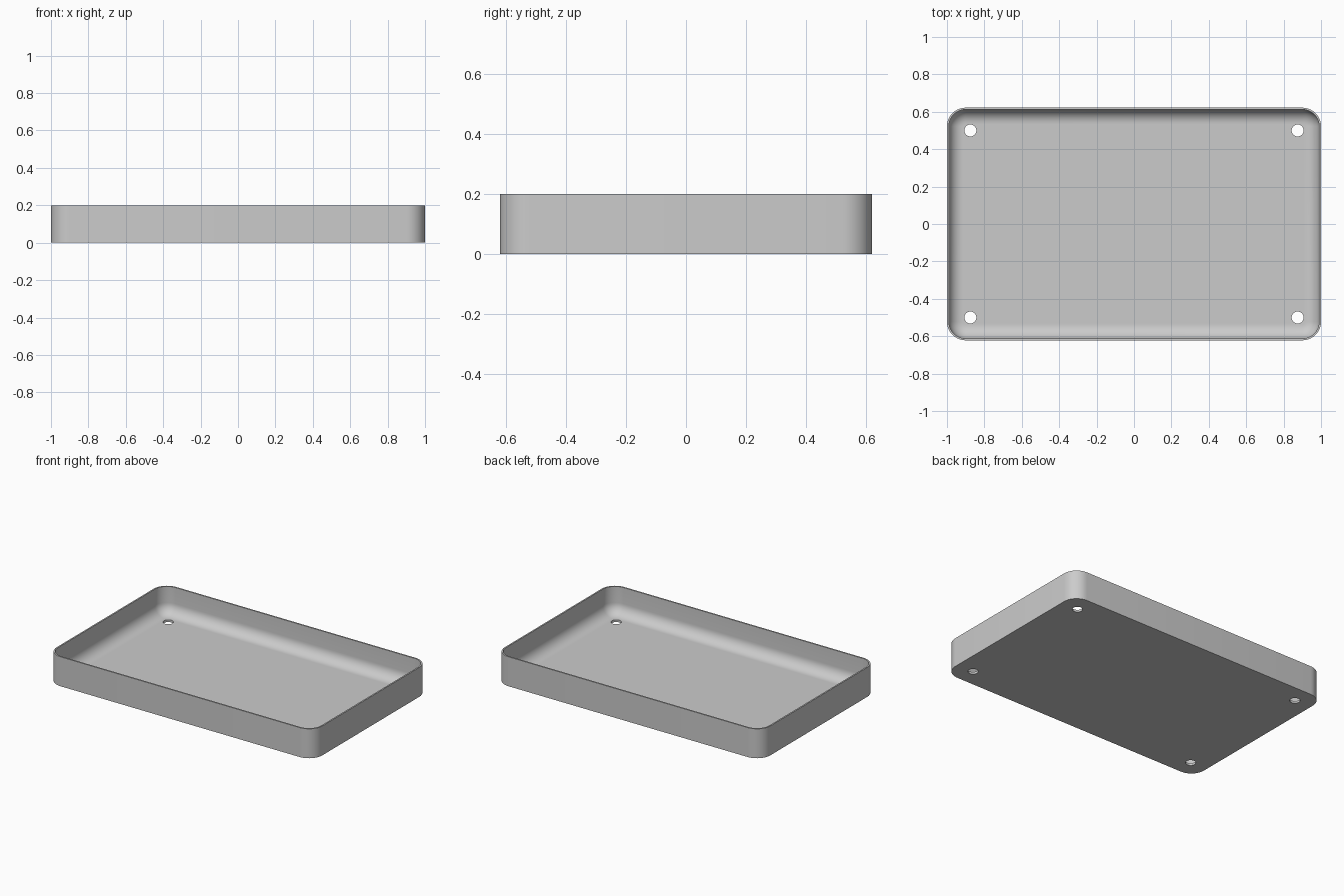
import bpy
import bmesh
from math import cos, sin, pi, radians

if "Cube" in bpy.data.objects:
    bpy.data.objects.remove(bpy.data.objects["Cube"], do_unlink=True)

HALF_X, HALF_Y, HEIGHT = 1.0, 0.622, 0.2
CORNER = 0.1        # outer corner radius
WALL = 0.01         # wall thickness
FLOOR = 0.015       # floor thickness
FILLET = 0.075      # inner radius between wall and floor
HOLE_X, HOLE_Y, HOLE_R = 0.875, 0.5, 0.032
STEPS = 10

bm = bmesh.new()


def rounded_loop(inset, z):
    """Closed ring of vertices on a rounded rectangle, inset from the outside."""
    r = CORNER - inset
    ring = []
    for quarter, (sx, sy) in enumerate([(1, 1), (-1, 1), (-1, -1), (1, -1)]):
        for i in range(STEPS + 1):
            a = (quarter + i / STEPS) * pi / 2
            ring.append(bm.verts.new((sx * (HALF_X - CORNER) + r * cos(a),
                                      sy * (HALF_Y - CORNER) + r * sin(a), z)))
    return ring


def circle_loop(x, y, z, sides=32):
    return [bm.verts.new((x + HOLE_R * cos(2 * pi * i / sides),
                          y + HOLE_R * sin(2 * pi * i / sides), z)) for i in range(sides)]


def bridge(a, b):
    for i in range(len(a)):
        j = (i + 1) % len(a)
        bm.faces.new((a[i], a[j], b[j], b[i]))


def fill(rings):
    """Flat face between an outer ring and the hole rings."""
    edges = []
    for ring in rings:
        for i in range(len(ring)):
            pair = (ring[i], ring[(i + 1) % len(ring)])
            edges.append(bm.edges.get(pair) or bm.edges.new(pair))
    bmesh.ops.triangle_fill(bm, edges=edges, use_beauty=True)


# Wall section: outside, rim, inside and rounded transition to the floor
section = [(0, 0), (0, HEIGHT), (WALL, HEIGHT)]
for i in range(STEPS + 1):
    a = i / STEPS * pi / 2
    section.append((WALL + FILLET * (1 - cos(a)), FLOOR + FILLET * (1 - sin(a))))
rings = [rounded_loop(inset, z) for inset, z in section]
for lower, upper in zip(rings, rings[1:]):
    bridge(lower, upper)

# Through holes near the corners
tops, bottoms = [], []
for sx in (-1, 1):
    for sy in (-1, 1):
        tops.append(circle_loop(sx * HOLE_X, sy * HOLE_Y, FLOOR))
        bottoms.append(circle_loop(sx * HOLE_X, sy * HOLE_Y, 0))
        bridge(tops[-1], bottoms[-1])

# Floor and underside
fill([rings[-1]] + tops)
fill([rings[0]] + bottoms)
bmesh.ops.recalc_face_normals(bm, faces=bm.faces[:])

mesh = bpy.data.meshes.new("tray")
bm.to_mesh(mesh)
bm.free()
tray = bpy.data.objects.new("tray", mesh)
bpy.context.collection.objects.link(tray)

# Single plain grey material
grey = bpy.data.materials.new("light grey")
grey.use_nodes = True
colour = (0.6, 0.6, 0.6, 1)
grey.diffuse_color = colour
grey.node_tree.nodes["Principled BSDF"].inputs["Base Color"].default_value = colour
mesh.materials.append(grey)

bpy.ops.object.select_all(action="DESELECT")
tray.select_set(True)
bpy.context.view_layer.objects.active = tray
bpy.ops.object.shade_smooth_by_angle(angle=radians(30))
